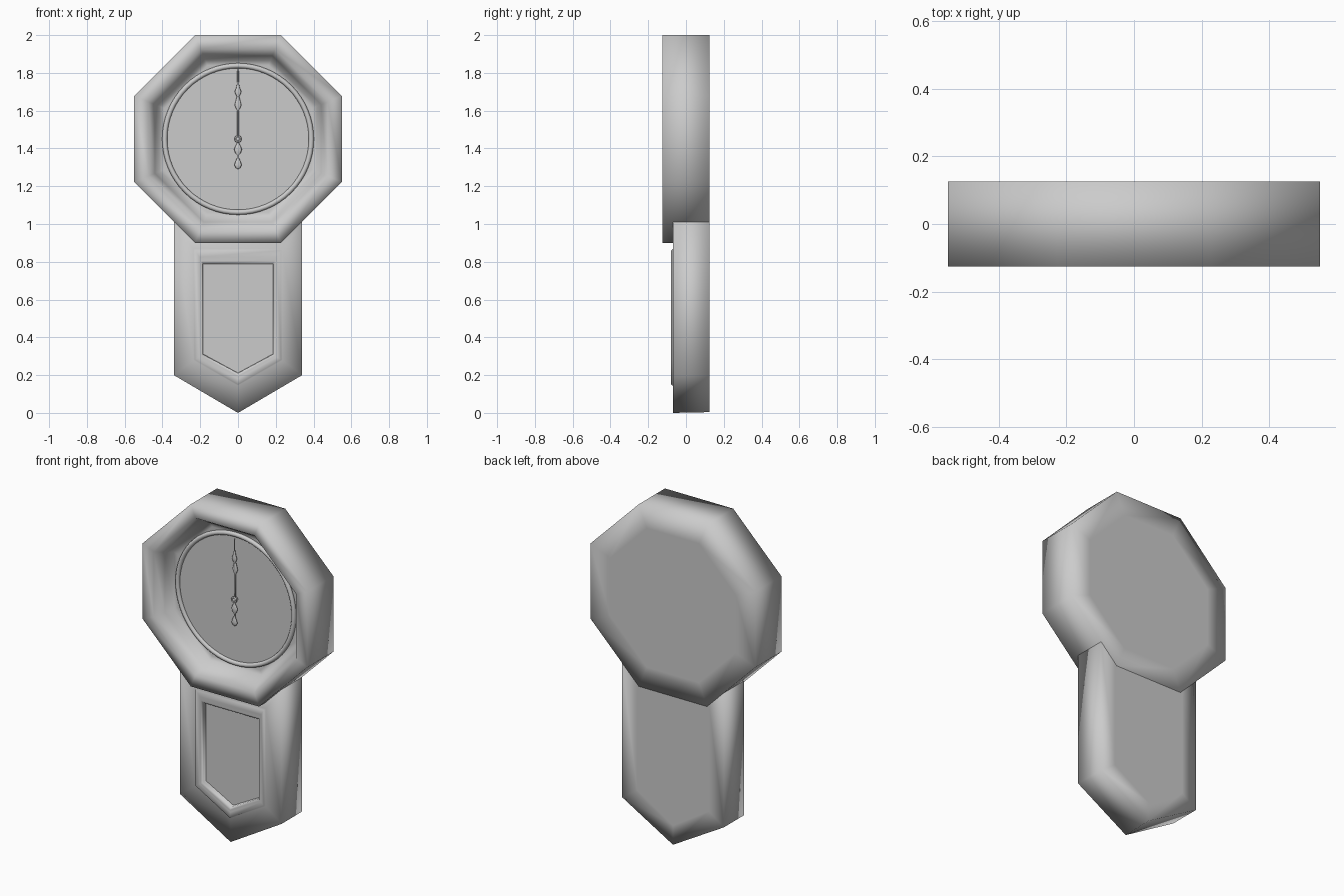
import bpy, bmesh, math

if "Cube" in bpy.data.objects:
    bpy.data.objects.remove(bpy.data.objects["Cube"])

DIAL_Z = 1.45


def loft(name, rings, smooth=True):
    """Skin a list of equal-length point rings and cap both ends."""
    bm = bmesh.new()
    loops = [[bm.verts.new(p) for p in ring] for ring in rings]
    for a, b in zip(loops, loops[1:]):
        for i in range(len(a)):
            j = (i + 1) % len(a)
            bm.faces.new((a[i], a[j], b[j], b[i]))
    bm.faces.new(loops[0])
    if len(loops) > 1:
        bm.faces.new(loops[-1])
        bmesh.ops.recalc_face_normals(bm, faces=bm.faces)
    for f in bm.faces:
        f.smooth = smooth
    mesh = bpy.data.meshes.new(name)
    bm.to_mesh(mesh)
    bm.free()
    obj = bpy.data.objects.new(name, mesh)
    bpy.context.collection.objects.link(obj)
    return obj


def octagon(apothem, y):
    r = apothem / math.cos(math.pi / 8)
    angles = [math.pi / 8 + k * math.pi / 4 for k in range(8)]
    return [(r * math.cos(a), y, DIAL_Z + r * math.sin(a)) for a in angles]


def pentagon(w, top, shoulder, tip, y):
    return [(-w, y, top), (-w, y, shoulder), (0, y, tip), (w, y, shoulder), (w, y, top)]


def circle(r, y, n=64):
    return [(r * math.cos(2 * math.pi * k / n), y, DIAL_Z + r * math.sin(2 * math.pi * k / n))
            for k in range(n)]


def bezel(name, radius, thickness, y):
    bpy.ops.mesh.primitive_torus_add(major_radius=radius, minor_radius=thickness,
                                     major_segments=64, minor_segments=12,
                                     location=(0, y, DIAL_Z), rotation=(math.pi / 2, 0, 0))
    bpy.context.object.name = name
    bpy.ops.object.shade_smooth()


def hand(name, y, profile, flat=0.35, n=12):
    """Turned clock hand: (half width, height above dial centre) profile."""
    rings = [[(r * math.cos(2 * math.pi * k / n), y + flat * r * math.sin(2 * math.pi * k / n),
               DIAL_Z + h) for k in range(n)] for r, h in profile]
    loft(name, rings)


# Octagonal case: back inset, outer wall, flat rim, slope down to the dial
loft("octagon_case", [octagon(a, y) for a, y in (
    (0.42, 0.125), (0.55, 0.125), (0.55, -0.125), (0.475, -0.125),
    (0.44, -0.07), (0.415, -0.02), (0.39, -0.015))])

# Dial plate and round bezel
loft("dial", [circle(0.385, -0.019)], smooth=False)
bezel("dial_bezel", 0.388, 0.0135, -0.02)

# Lower pendulum case with raised trim around the window
loft("pendulum_case", [pentagon(*p) for p in (
    (0.24, 0.92, 0.27, 0.12, 0.124), (0.34, 1.01, 0.20, 0.004, 0.124),
    (0.34, 1.01, 0.20, 0.0, -0.07), (0.235, 0.868, 0.278, 0.144, -0.07),
    (0.228, 0.86, 0.282, 0.15, -0.079), (0.205, 0.825, 0.296, 0.18, -0.072),
    (0.195, 0.805, 0.303, 0.195, -0.076), (0.186, 0.79, 0.31, 0.21, -0.066),
    (0.184, 0.788, 0.312, 0.212, -0.04))])
loft("window_panel", [pentagon(0.185, 0.79, 0.31, 0.21, -0.044)], smooth=False)

# Hour hand, minute hand with beaded tail, and centre hub
hand("hour_hand", -0.027, [
    (0.004, 0.0), (0.004, 0.15), (0.012, 0.165), (0.018, 0.18), (0.013, 0.2),
    (0.006, 0.225), (0.001, 0.245)])
hand("minute_hand", -0.033, [
    (0.001, -0.16), (0.012, -0.153), (0.02, -0.138), (0.014, -0.12), (0.005, -0.1),
    (0.005, -0.085), (0.015, -0.073), (0.021, -0.055), (0.014, -0.037), (0.004, -0.02),
    (0.003, 0.0), (0.003, 0.22), (0.012, 0.235), (0.018, 0.25), (0.01, 0.27),
    (0.005, 0.295), (0.004, 0.31), (0.004, 0.36), (0.001, 0.37)])
bezel("hand_collar", 0.014, 0.005, -0.038)
loft("hand_hub", [circle(r, y, 16) for r, y in (
    (0.013, -0.019), (0.013, -0.038), (0.007, -0.043))])
